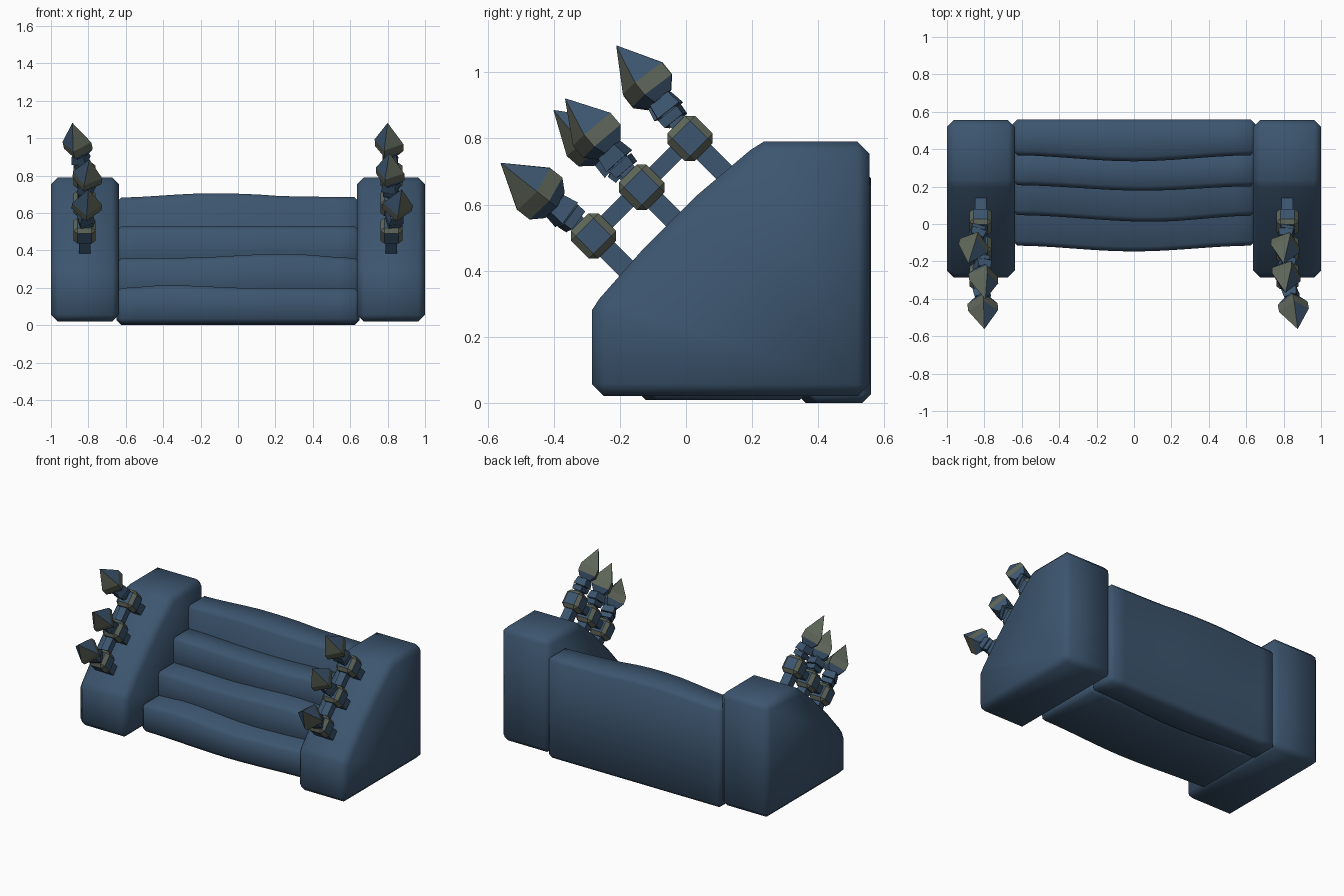
import bpy, bmesh, math, random
from mathutils import Vector, Matrix

if "Cube" in bpy.data.objects:
    bpy.data.objects.remove(bpy.data.objects["Cube"])

random.seed(4)


def material(name, rgb):
    m = bpy.data.materials.new(name)
    m.diffuse_color = (*rgb, 1)
    m.use_nodes = True
    m.node_tree.nodes["Principled BSDF"].inputs["Base Color"].default_value = m.diffuse_color
    return m


BLUE = material("slate blue", (0.046, 0.092, 0.16))
OLIVE = material("olive grey", (0.115, 0.135, 0.10))


def finish(bm, name, smooth=False):
    bmesh.ops.recalc_face_normals(bm, faces=bm.faces)
    me = bpy.data.meshes.new(name)
    bm.to_mesh(me)
    bm.free()
    me.materials.append(BLUE)
    me.materials.append(OLIVE)
    ob = bpy.data.objects.new(name, me)
    bpy.context.collection.objects.link(ob)
    if smooth:
        bpy.ops.object.select_all(action='DESELECT')
        ob.select_set(True)
        bpy.context.view_layer.objects.active = ob
        bpy.ops.object.shade_smooth_by_angle(angle=math.radians(55))
    return ob


def loft(bm, rings):
    """Skin a list of equal-length point rings and cap both ends."""
    vs = [[bm.verts.new(p) for p in r] for r in rings]
    n = len(vs[0])
    side = []
    for k, (a, b) in enumerate(zip(vs, vs[1:])):
        for i in range(n):
            j = (i + 1) % n
            side.append((k, i, bm.faces.new((a[i], a[j], b[j], b[i]))))
    bm.faces.new(vs[0])
    bm.faces.new(vs[-1])
    return side


def chamfer(bm, width, min_angle=0.75, segments=1):
    bmesh.ops.recalc_face_normals(bm, faces=bm.faces)
    edges = [e for e in bm.edges if e.calc_face_angle(0) > min_angle]
    bmesh.ops.bevel(bm, geom=edges, offset=width, segments=segments,
                    profile=0.5, affect='EDGES', clamp_overlap=True)


def interp(pts, x):
    for (x0, v0), (x1, v1) in zip(pts, pts[1:]):
        if x <= x1:
            t = (x - x0) / (x1 - x0)
            t = t * t * (3 - 2 * t)
            return v0 + (v1 - v0) * t
    return pts[-1][1]


# Side walls
wall = [(-0.285, 0.02), (-0.285, 0.28), (-0.262, 0.315), (-0.13, 0.465),
        (0.03, 0.625), (0.195, 0.765), (0.235, 0.79), (0.555, 0.79), (0.555, 0.02)]
for s, tag in ((-1, "left"), (1, "right")):
    bm = bmesh.new()
    loft(bm, [[(s * x, y, z) for y, z in wall] for x in (0.637, 1.0)])
    chamfer(bm, 0.036)
    finish(bm, tag + "_side_wall", True)

# Steps with worn, wavy front and top edges: (front y curve, top z curve, bottom, back)
E = 0.65
steps = [
    ([(-E, -0.115), (0, -0.147), (E, -0.115)],
     [(-E, 0.197), (-0.38, 0.214), (0.1, 0.198), (E, 0.197)], 0.008, 0.37),
    ([(-E, 0.048), (0.1, 0.012), (E, 0.045)],
     [(-E, 0.358), (-0.3, 0.36), (0.25, 0.382), (E, 0.358)], 0.12, 0.4),
    ([(-E, 0.208), (0.05, 0.178), (E, 0.202)],
     [(-E, 0.527), (E, 0.527)], 0.28, 0.4),
    ([(-E, 0.368), (0, 0.335), (E, 0.368)],
     [(-E, 0.682), (-0.15, 0.705), (0.0, 0.703), (0.3, 0.688), (E, 0.684)], 0.0, 0.56),
]
for i, (front, top, bottom, back) in enumerate(steps):
    bm = bmesh.new()
    rings = []
    for k in range(13):
        x = -E + 2 * E * k / 12
        y, z = interp(front, x), interp(top, x)
        rings.append([(x, y, bottom), (x, y, z), (x, back, z), (x, back, bottom)])
    loft(bm, rings)
    chamfer(bm, 0.026)
    finish(bm, "step_%d" % (i + 1), True)


def frame(origin, direction, roll=0.0):
    """Matrix whose z axis follows direction and whose x axis is near world x."""
    d = Vector(direction).normalized()
    y = d.cross(Vector((1, 0, 0))).normalized()
    x = y.cross(d)
    m = Matrix((x, y, d)).transposed().to_4x4()
    return Matrix.Translation(origin) @ m @ Matrix.Rotation(roll, 4, 'Z')


def bar(name, m, z0, z1, w0, w1=None):
    """Square bar along the frame's z axis."""
    w1 = w1 or w0
    bm = bmesh.new()
    loft(bm, [[m @ Vector((a * w / 2, b * w / 2, z))
               for a, b in ((-1, -1), (1, -1), (1, 1), (-1, 1))]
              for z, w in ((z0, w0), (z1, w1))])
    return finish(bm, name)


def knot(name, m, size):
    """Cube with broad olive chamfers."""
    bm = bmesh.new()
    bmesh.ops.create_cube(bm, size=size)
    chamfer(bm, size * 0.18)
    for f in bm.faces:
        f.material_index = 0 if max(abs(c) for c in f.normal) > 0.95 else 1
    bm.transform(m)
    return finish(bm, name)


def spike_head(name, m, z_tip):
    """Four-sided spear point: blue base, olive waist, two olive tip faces."""
    bm = bmesh.new()
    rings = [[m @ Vector((a * r, b * r, z)) for a, b in ((-1, -1), (1, -1), (1, 1), (-1, 1))]
             for z, r in ((0.15, 0.034), (0.185, 0.057), (0.232, 0.057), (z_tip, 0.001))]
    for k, i, f in loft(bm, rings):
        f.material_index = 1 if k == 1 or (k == 2 and i % 2 == 0) else 0
    return finish(bm, name)


# Spiked rails: knots along the slope, each with a post into the wall and a spike
knots = [(0.012, 0.80), (-0.134, 0.652), (-0.28, 0.505)]
tips = {-1: [(-0.885, -0.21, 1.08), (-0.795, -0.40, 0.885), (-0.80, -0.56, 0.725)],
        1: [(0.80, -0.21, 1.08), (0.81, -0.365, 0.92), (0.875, -0.56, 0.725)]}
for s, tag in ((-1, "left"), (1, "right")):
    x = s * 0.82
    rail = frame((x, *knots[0]), (0, -1, -1))
    bar(tag + "_rail", rail, 0, 0.41, 0.05)
    for i, (y, z) in enumerate(knots):
        o = Vector((x, y, z))
        n = "%s_spike_%d_" % (tag, i + 1)
        up = frame(o, (0, -1, 1))
        knot(n + "knot", up, 0.118)
        bar(n + "post", up, -0.155, 0.05, 0.062)
        d = Vector(tips[s][i]) - o
        bar(n + "neck", frame(o, d), 0.03, 0.17, 0.05)
        bar(n + "lower_collar", frame(o, d, random.uniform(-0.3, 0.3)), 0.07, 0.10, 0.07, 0.074)
        bar(n + "upper_collar", frame(o, d, random.uniform(-0.4, 0.4)), 0.105, 0.152, 0.082, 0.068)
        spike_head(n + "head", frame(o, d, random.uniform(0.3, 0.9)), d.length)
